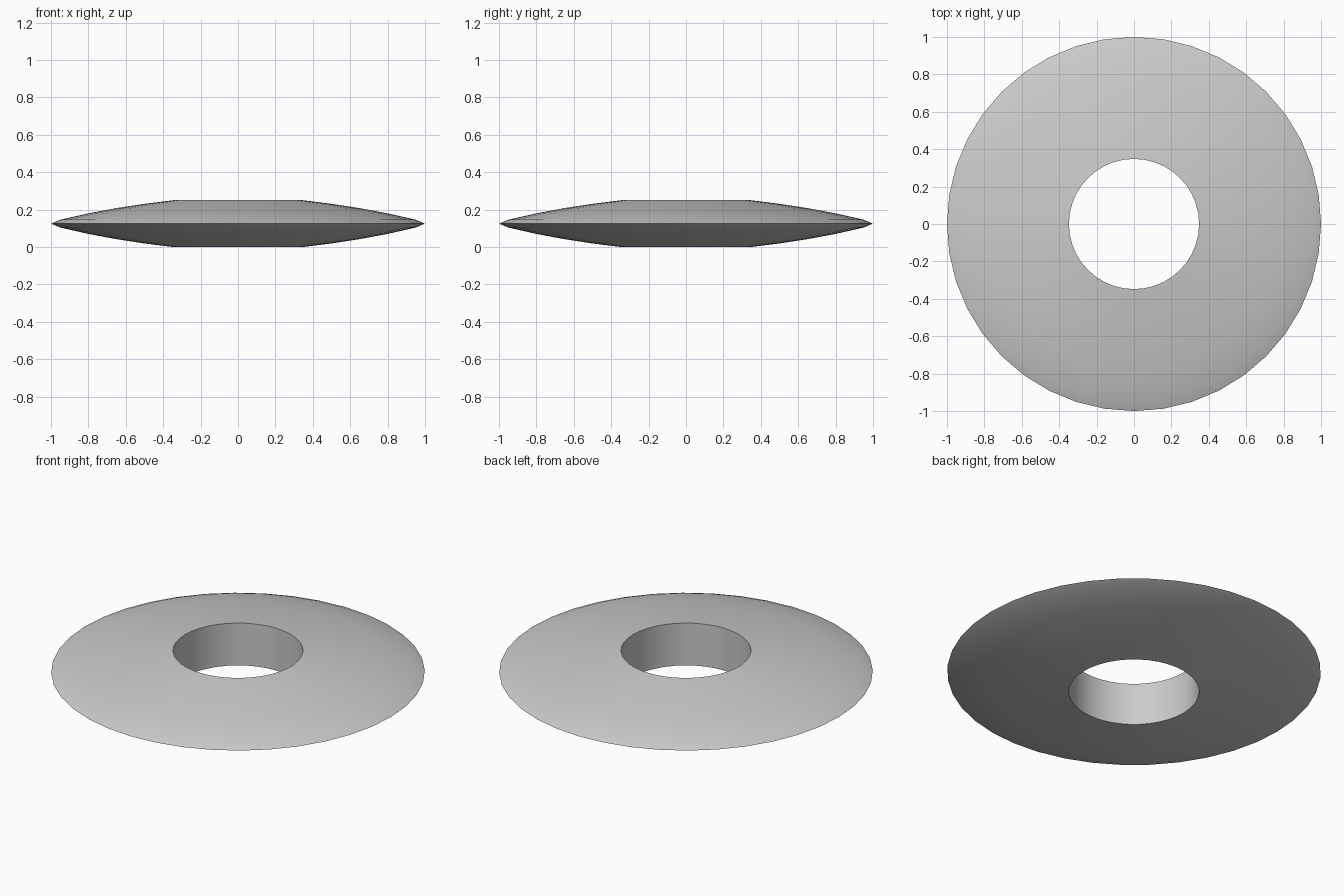
import bpy, bmesh, math

if "Cube" in bpy.data.objects:
    bpy.data.objects.remove(bpy.data.objects["Cube"])

SEGMENTS = 40
MID = 0.125
# half profile (radius, height above the mid plane) from hole lip to rim
half = [(0.348, 0.125), (0.50, 0.106), (0.65, 0.083), (0.80, 0.055), (0.95, 0.021)]
profile = ([(r, MID + h) for r, h in half] + [(1.0, MID)]
           + [(r, MID - h) for r, h in reversed(half)])

# Lens-shaped ring: closed profile spun around z
bm = bmesh.new()
rings = []
for i in range(SEGMENTS):
    a = 2 * math.pi * i / SEGMENTS
    rings.append([bm.verts.new((r * math.cos(a), r * math.sin(a), z)) for r, z in profile])
n = len(profile)
for i in range(SEGMENTS):
    a, b = rings[i], rings[(i + 1) % SEGMENTS]
    for j in range(n):
        k = (j + 1) % n
        bm.faces.new((a[j], a[k], b[k], b[j]))
bmesh.ops.recalc_face_normals(bm, faces=bm.faces)
mesh = bpy.data.meshes.new("ring_disc")
bm.to_mesh(mesh)
bm.free()
disc = bpy.data.objects.new("ring_disc", mesh)
bpy.context.collection.objects.link(disc)

# Smooth faces and rim, crisp hole edges
bpy.context.view_layer.objects.active = disc
disc.select_set(True)
bpy.ops.object.shade_smooth_by_angle(angle=math.radians(60))
